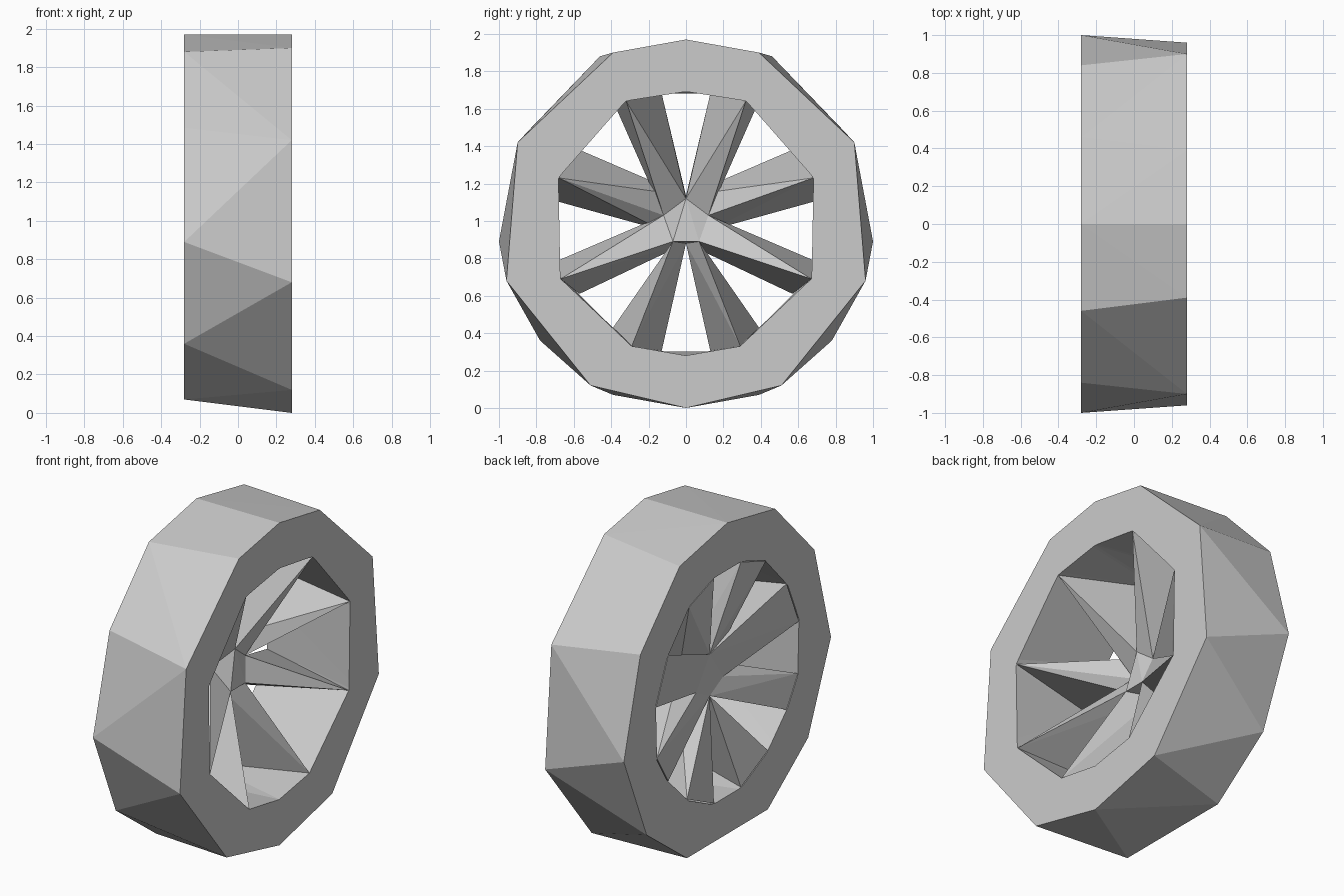
import bpy
import bmesh

cube = bpy.data.objects.get("Cube")
if cube:
    bpy.data.objects.remove(cube, do_unlink=True)

grey = bpy.data.materials.new("light grey")
grey.use_nodes = True
colour = (0.6, 0.6, 0.6, 1)
grey.diffuse_color = colour
grey.node_tree.nodes["Principled BSDF"].inputs["Base Color"].default_value = colour

HALF = 0.28        # half the wheel width
HUB_BACK = -0.16   # the hub is sunk on both sides


def hull(name, points):
    """Flat-faced convex solid around the points."""
    mesh = bpy.data.meshes.new(name)
    bm = bmesh.new()
    for p in points:
        bm.verts.new(p)
    bmesh.ops.remove_doubles(bm, verts=bm.verts, dist=0.0005)
    result = bmesh.ops.convex_hull(bm, input=bm.verts)
    loose = {g for g in result["geom_interior"] + result["geom_unused"]
             if isinstance(g, bmesh.types.BMVert)}
    bmesh.ops.delete(bm, geom=list(loose), context="VERTS")
    bmesh.ops.dissolve_limit(bm, angle_limit=0.01, verts=bm.verts, edges=bm.edges)
    bmesh.ops.recalc_face_normals(bm, faces=bm.faces)
    bm.to_mesh(mesh)
    bm.free()
    mesh.materials.append(grey)
    obj = bpy.data.objects.new(name, mesh)
    bpy.context.collection.objects.link(obj)
    return obj


def at(x, profile):
    return [(x, y, z) for y, z in profile]


def both(profile):
    return profile + [(-y, z) for y, z in profile if y > 0]


# Rim: different polygons on each side, joined by facets
outer_left = both([(0, 1.97), (0.39, 1.90), (0.90, 1.42),
                   (0.96, 0.68), (0.51, 0.12), (0, 0)])
outer_right = both([(0, 1.97), (0.46, 1.88), (0.84, 1.485),
                    (1.0, 0.89), (0.78, 0.36), (0.39, 0.07)])
tips = [(0.32, 1.64), (0.68, 1.23), (0.67, 0.69), (0.29, 0.33)]
inner_left = both([(0, 1.69), (0, 0.28)] + tips)
roots = [(0.13, 1.68), (0.37, 1.595), (0.57, 1.38), (0.69, 1.105),
         (0.68, 0.79), (0.57, 0.61), (0.39, 0.43), (0.13, 0.305)]
inner_right = both(roots)

rim = hull("rim", at(HALF, outer_left) + at(-HALF, outer_right))
cutter = hull("rim_cutter", at(HALF, inner_left) + at(-HALF, inner_right)
              + at(HALF + 0.1, inner_left) + at(-HALF - 0.1, inner_right))
cutter.hide_render = True
cut = rim.modifiers.new("hole", "BOOLEAN")
cut.operation = "DIFFERENCE"
cut.solver = "EXACT"
cut.object = cutter
# Bake the hole so the cutter can be removed
graph = bpy.context.evaluated_depsgraph_get()
baked = bpy.data.meshes.new_from_object(rim.evaluated_get(graph))
rim.modifiers.clear()
rim.data = baked
bpy.data.objects.remove(cutter, do_unlink=True)

# Hub corners; the front side corner lies deeper
back_top, back_mid, back_low = (0, 1.135), (0.13, 0.95), (0, 0.88)


def hub_corners(s):
    top = (-0.02, 0, 1.12)
    side = (-0.035 if s > 0 else -0.10, s * 0.12, 1.03)
    low = (0, s * 0.07, 0.89)
    return top, side, low


hull("hub", at(HUB_BACK, both([back_top, back_mid, back_low]))
     + list(hub_corners(1)) + list(hub_corners(-1)))

# Spokes: wedges from the sunken hub to one sharp corner on the rim
back_ends = [[back_top], [back_top, back_mid], [back_mid, back_low], [back_low]]
for label, s in (("back", 1), ("front", -1)):
    top, side, low = hub_corners(s)
    hub_ends = [[top, side], [side], [side, low], [low]]
    for i, tip in enumerate(tips):
        points = (at(HALF, [tip]) + at(-HALF, roots[2 * i:2 * i + 2])
                  + at(HUB_BACK, back_ends[i]))
        points = [(x, s * y, z) for x, y, z in points] + hub_ends[i]
        hull(f"{label}_spoke_{i + 1}", points)
